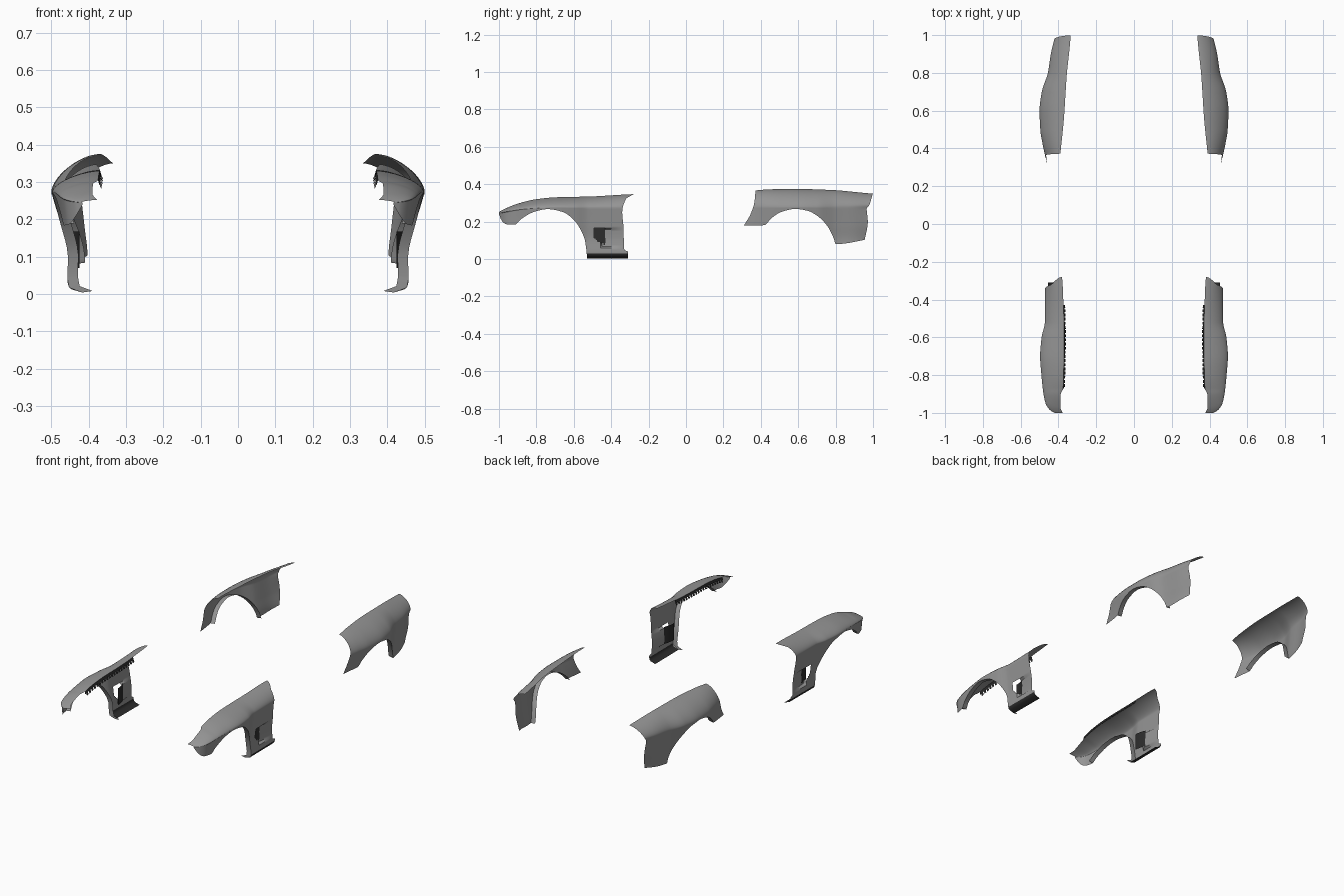
import bpy, bmesh, math

cube = bpy.data.objects.get("Cube")
if cube:
    bpy.data.objects.remove(cube, do_unlink=True)


def material(name, value):
    m = bpy.data.materials.new(name)
    colour = (value, value, value, 1)
    m.diffuse_color = colour
    m.use_nodes = True
    m.node_tree.nodes["Principled BSDF"].inputs["Base Color"].default_value = colour
    return m


GREY = material("panel grey", 0.3)
DARK = material("dark trim", 0.025)


def curve(*pts):
    """Smooth curve through (t, value) points that never overshoots."""
    d = [(b[1] - a[1]) / (b[0] - a[0]) for a, b in zip(pts, pts[1:])]
    mid = [2 * a * b / (a + b) if a * b > 0 else 0 for a, b in zip(d, d[1:])]
    m = [d[0]] + mid + [d[-1]]

    def f(t):
        t = min(max(t, pts[0][0]), pts[-1][0])
        i = 0
        while i < len(d) - 1 and t > pts[i + 1][0]:
            i += 1
        h = pts[i + 1][0] - pts[i][0]
        s = (t - pts[i][0]) / h
        a, b = pts[i][1], pts[i + 1][1]
        return (a + (b - a) * s * s * (3 - 2 * s)
                + h * s * (1 - s) * ((1 - s) * m[i] - s * m[i + 1]))
    return f


def clamp(t):
    return min(max(t, 0), 1)


# Tuck of the side below the shoulder, by height
tuck = curve((0.004, -0.055), (0.008, -0.035), (0.018, -0.02), (0.035, -0.016),
             (0.1, -0.019), (0.18, -0.011), (0.275, 0))


def finish(name, bm, side):
    me = bpy.data.meshes.new(name)
    bm.to_mesh(me)
    bm.free()
    ob = bpy.data.objects.new(name, me)
    bpy.context.collection.objects.link(ob)
    me.materials.append(GREY)
    me.materials.append(DARK)
    if side < 0:
        me.flip_normals()
    bpy.ops.object.select_all(action='DESELECT')
    ob.select_set(True)
    bpy.context.view_layer.objects.active = ob
    bpy.ops.object.shade_smooth_by_angle(angle=math.radians(40))
    return ob


def add_grid(bm, rows, keep=lambda c: True, dark=lambda c: False):
    vs = [[bm.verts.new(p) for p in row] for row in rows]
    for a, b in zip(vs, vs[1:]):
        for q in zip(a, b, b[1:], a[1:]):
            c = sum((v.co for v in q[1:]), q[0].co.copy()) / 4
            if keep(c):
                bm.faces.new(q).material_index = int(dark(c))


def fender(name, side, stations, top, bottom, shoulder, outer, inner, warp,
           arch, dent=lambda y, z: 0, keep=lambda c: True, dark=lambda c: False):
    """Loft cross-sections along y, then turn the wheel-arch edge inward."""
    bm = bmesh.new()
    rows, lips = [], []
    low, high = 30, 14
    for y in stations:
        zt, zs, xo, xi = top(y), shoulder(y), outer(y), inner(y)
        zb = min(bottom(y), zs - 0.002)
        section = []
        for i in range(low):
            z = zb + (zs - zb) * i / low
            section.append((xo + tuck(z), z))
        for i in range(high + 1):
            a = math.pi / 2 * i / high
            section.append((xi + (xo - xi) * max(math.cos(a), 0) ** 1.25,
                            zs + (zt - zs) * math.sin(a) ** 1.25))
        row = []
        for x, z in section:
            yy = warp(y, z)
            row.append((side * (x - dent(yy, z)), yy, z))
        rows.append(row)
        if arch[0] <= y <= arch[1]:
            x, yy, z = row[0]
            lips.append([(x - side * 0.028, yy, z + 0.004), row[0]])
    add_grid(bm, rows, keep, dark)
    add_grid(bm, lips)
    bmesh.ops.remove_doubles(bm, verts=bm.verts, dist=0.0003)
    loose = [v for v in bm.verts if not v.link_faces]
    bmesh.ops.delete(bm, geom=loose, context='VERTS')
    return finish(name, bm, side)


def steps(a, b, n, extra=()):
    return sorted([a + (b - a) * i / n for i in range(n + 1)] + list(extra))


# ---- Front fender curves ----
f_top = curve((-1, 0.252), (-0.97, 0.268), (-0.9, 0.296), (-0.8, 0.32),
              (-0.7, 0.33), (-0.5, 0.335), (-0.31, 0.347))
f_bottom = curve((-1, 0.24), (-0.985, 0.205), (-0.96, 0.186), (-0.915, 0.184),
                 (-0.88, 0.215), (-0.81, 0.253), (-0.74, 0.267), (-0.66, 0.252),
                 (-0.6, 0.21), (-0.56, 0.15), (-0.535, 0.08), (-0.528, 0.004), (-0.3, 0.004))
f_shoulder = curve((-1, 0.245), (-0.95, 0.255), (-0.85, 0.268), (-0.7, 0.275), (-0.3, 0.275))
f_outer = curve((-1, 0.42), (-0.985, 0.445), (-0.95, 0.468), (-0.88, 0.482), (-0.8, 0.49),
                (-0.7, 0.497), (-0.6, 0.489), (-0.52, 0.472), (-0.3, 0.47))
f_inner = curve((-1, 0.377), (-0.97, 0.39), (-0.9, 0.388), (-0.87, 0.375),
                (-0.6, 0.37), (-0.36, 0.376), (-0.3, 0.382))
f_rear = curve((0.04, -0.31), (0.05, -0.33), (0.18, -0.335), (0.25, -0.341),
               (0.32, -0.322), (0.347, -0.28))


def f_warp(y, z):
    return y + (f_rear(z) + 0.31) * clamp((y + 0.42) / 0.11) ** 2


def vent_dent(y, z):
    # Recess that ramps in from the trailing edge toward the vent opening
    if 0.066 < z < 0.163 and y > -0.45:
        return 0.014 * clamp((-0.335 - y) / 0.1)
    return 0


def in_vent(c):
    front = -0.49 + 0.06 * clamp((0.125 - c.z) / 0.05) ** 2
    return 0.075 < c.z < 0.163 and front < c.y < -0.43


# ---- Rear fender curves ----
r_top = curve((0.37, 0.367), (0.45, 0.373), (0.58, 0.375), (0.8, 0.368), (0.97, 0.35))
r_bottom = curve((0.37, 0.18), (0.425, 0.181), (0.45, 0.212), (0.51, 0.252), (0.585, 0.268),
                 (0.65, 0.258), (0.71, 0.225), (0.76, 0.17), (0.79, 0.11), (0.8, 0.08),
                 (0.97, 0.103))
r_shoulder = curve((0.37, 0.28), (0.6, 0.275), (0.97, 0.285))
r_outer = curve((0.37, 0.47), (0.42, 0.483), (0.5, 0.496), (0.6, 0.5), (0.7, 0.488),
                (0.8, 0.456), (0.9, 0.44), (0.97, 0.422))
r_inner = curve((0.37, 0.39), (0.56, 0.371), (0.8, 0.355), (0.97, 0.335))
r_front = curve((0.18, 0.31), (0.24, 0.345), (0.3, 0.365), (0.367, 0.372))
r_rear = curve((0.1, 0.955), (0.2, 0.972), (0.27, 0.966), (0.285, 0.978), (0.35, 0.999))


def r_warp(y, z):
    return (y + (r_front(z) - 0.37) * clamp((0.45 - y) / 0.08) ** 2
            + (r_rear(z) - 0.97) * clamp((y - 0.85) / 0.12) ** 2)


for side, label in ((1, "left"), (-1, "right")):
    fender("front_fender_" + label, side,
           steps(-1, -0.31, 84, (-0.995, -0.99, -0.54, -0.532, -0.53, -0.528)),
           f_top, f_bottom, f_shoulder, f_outer, f_inner, f_warp, (-0.915, -0.528),
           vent_dent, lambda c: not in_vent(c), lambda c: c.z < 0.034 and c.y > -0.528)
    fender("rear_fender_" + label, side,
           steps(0.37, 0.97, 72, (0.785, 0.7925, 0.798, 0.8)),
           r_top, r_bottom, r_shoulder, r_outer, r_inner, r_warp, (0.425, 0.8))

    # Duct panel behind the side vent, open along its leading edge
    bm = bmesh.new()
    rows = []
    for i in range(9):
        y = -0.495 + 0.068 * i / 8
        x = 0.425 + 0.015 * (i / 8) ** 2
        rows.append([(side * x, y, 0.07 + 0.098 * j / 6) for j in range(7)])
    add_grid(bm, rows, dark=lambda c: True)
    finish("vent_duct_" + label, bm, side)

    # Notched mounting flange under the inner edge of the front fender
    bm = bmesh.new()
    rows = []
    for y in steps(-0.87, -0.43, 60):
        x, z = f_inner(y), f_top(y)
        rows.append([(side * x, y, z), (side * (x - 0.004), y, z - 0.014),
                     (side * (x - 0.009), y, z - 0.026)])
    add_grid(bm, rows, dark=lambda c: True,
             keep=lambda c: c.z > f_top(c.y) - 0.012 or int((c.y + 1) * 136) % 3 > 0)
    finish("mounting_flange_" + label, bm, side)
